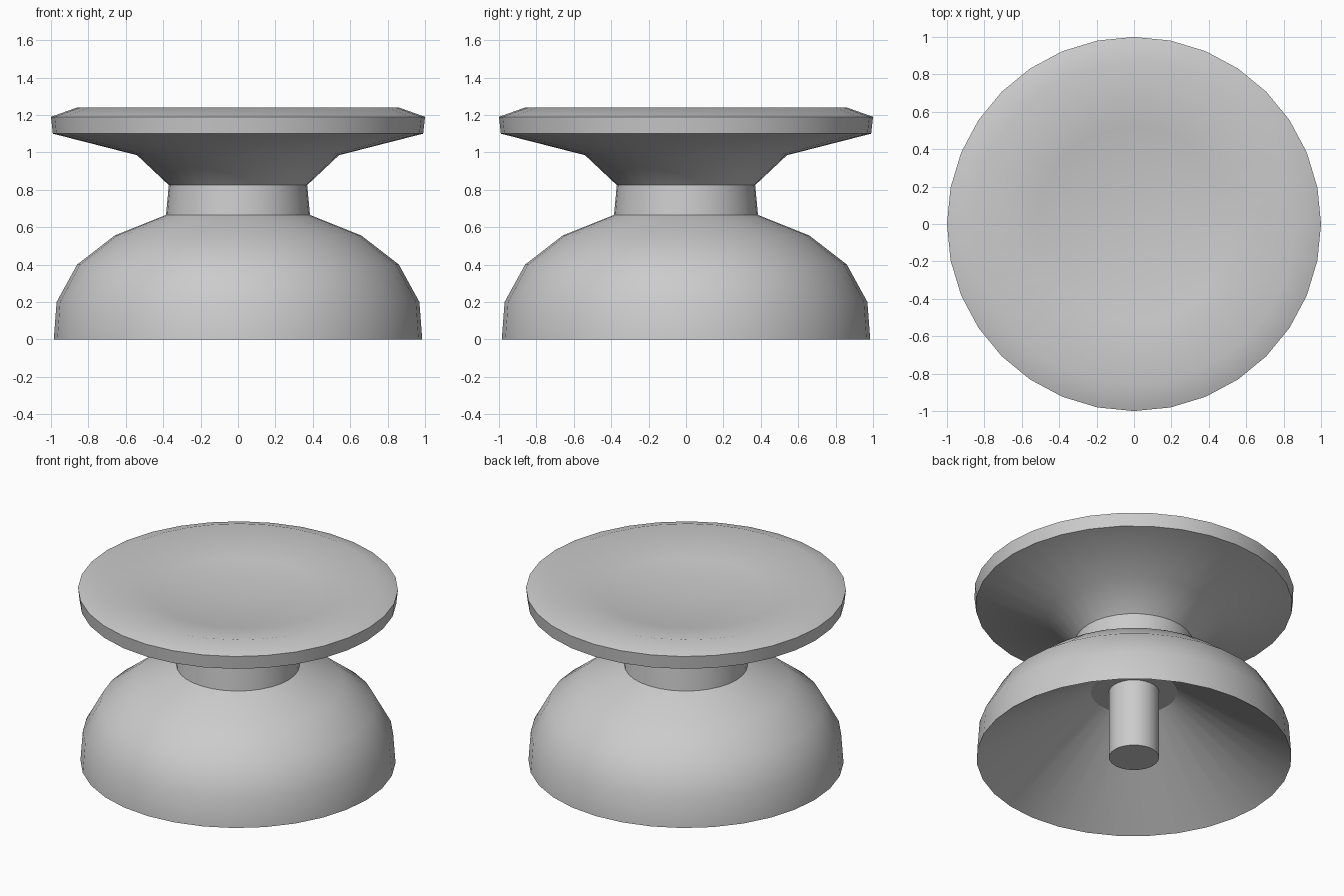
import bpy
import math

cube = bpy.data.objects.get("Cube")
if cube:
    bpy.data.objects.remove(cube, do_unlink=True)

SIDES = 32

grey = bpy.data.materials.new("plain grey")
grey.use_nodes = True
colour = (0.6, 0.6, 0.6, 1)
grey.diffuse_color = colour
grey.node_tree.nodes["Principled BSDF"].inputs["Base Color"].default_value = colour


def lathe(name, profile):
    """Revolve (radius, height) points about z; a radius of 0 makes a pole."""
    verts, faces, rings = [], [], []
    for r, z in profile:
        start = len(verts)
        count = SIDES if r > 0 else 1
        for i in range(count):
            a = 2 * math.pi * i / SIDES
            verts.append((r * math.cos(a), r * math.sin(a), z))
        rings.append([start + i % count for i in range(SIDES)])
    for low, high in zip(rings, rings[1:]):
        for i in range(SIDES):
            j = (i + 1) % SIDES
            corners = [low[i], low[j], high[j], high[i]]
            faces.append(list(dict.fromkeys(corners)))
    mesh = bpy.data.meshes.new(name)
    mesh.from_pydata(verts, [], faces)
    mesh.materials.append(grey)
    obj = bpy.data.objects.new(name, mesh)
    bpy.context.collection.objects.link(obj)
    bpy.ops.object.select_all(action="DESELECT")
    obj.select_set(True)
    bpy.context.view_layer.objects.active = obj
    bpy.ops.object.shade_smooth_by_angle(angle=math.radians(40))
    return obj


# Hollow domed base, neck and dished top
lathe("knob_body", [
    (0.27, 0.47), (0.985, 0),                             # hollow wall
    (0.97, 0.2), (0.86, 0.4), (0.66, 0.555),              # dome
    (0.385, 0.665), (0.37, 0.825),                        # neck
    (0.54, 0.985), (0.99, 1.1),                           # flared underside
    (1.0, 1.19), (0.86, 1.24),                            # rim
    (0.52, 1.165), (0, 1.13),                             # dish
])

# Ceiling of the hollow with the central stem hanging from it
lathe("stem", [(0, 0), (0.157, 0), (0.157, 0.47), (0.27, 0.47)])
